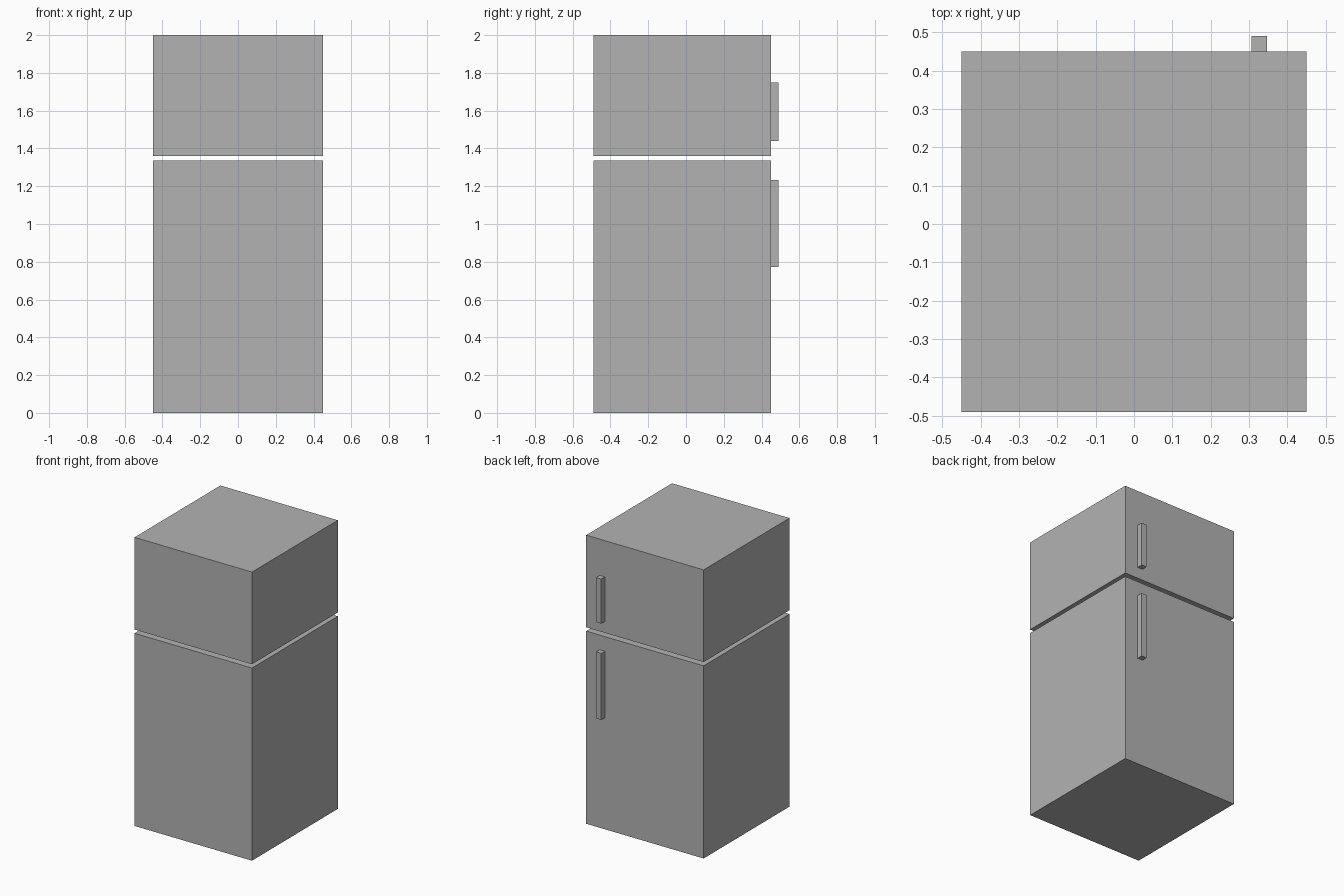
import bpy

if "Cube" in bpy.data.objects:
    bpy.data.objects.remove(bpy.data.objects["Cube"])

# One flat colour for the whole fridge
grey = bpy.data.materials.new("grey enamel")
grey.diffuse_color = (0.45, 0.45, 0.45, 1)
grey.use_nodes = True
grey.node_tree.nodes["Principled BSDF"].inputs["Base Color"].default_value = grey.diffuse_color


def box(name, x, y, z):
    """Box from (min, max) ranges on each axis."""
    mesh = bpy.data.meshes.new(name)
    verts = [(a, b, c) for a in x for b in y for c in z]
    faces = [(0, 1, 3, 2), (4, 6, 7, 5), (0, 4, 5, 1),
             (2, 3, 7, 6), (0, 2, 6, 4), (1, 5, 7, 3)]
    mesh.from_pydata(verts, [], faces)
    mesh.materials.append(grey)
    obj = bpy.data.objects.new(name, mesh)
    bpy.context.collection.objects.link(obj)
    return obj


WIDTH, DEPTH = (-0.45, 0.45), (-0.49, 0.45)
HANDLE_X, HANDLE_Y = (0.307, 0.347), (0.45, 0.49)

# Fridge body below, freezer above, with an open gap between them
box("fridge_body", WIDTH, DEPTH, (0, 1.335))
box("freezer_body", WIDTH, DEPTH, (1.361, 2))

# Door handles
box("fridge_handle", HANDLE_X, HANDLE_Y, (0.773, 1.234))
box("freezer_handle", HANDLE_X, HANDLE_Y, (1.44, 1.749))
